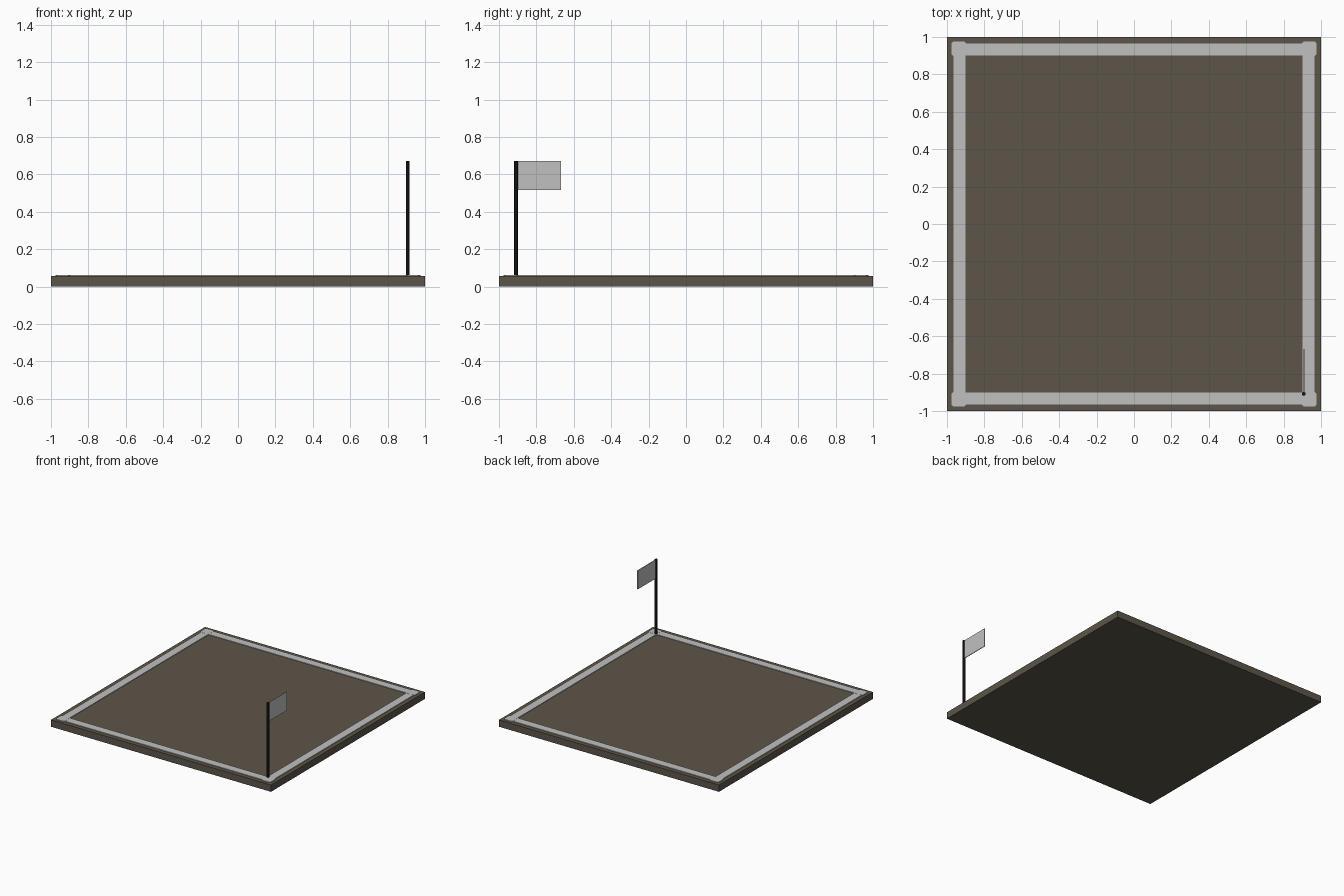
import bpy
import bmesh
from math import radians
from mathutils import Matrix

cube = bpy.data.objects.get("Cube")
if cube:
    bpy.data.objects.remove(cube, do_unlink=True)


def material(name, rgb):
    mat = bpy.data.materials.new(name)
    mat.use_nodes = True
    mat.diffuse_color = (*rgb, 1)
    mat.node_tree.nodes["Principled BSDF"].inputs["Base Color"].default_value = (*rgb, 1)
    return mat


earth = material("earth_brown", (0.107, 0.091, 0.067))
pale = material("pale_grey", (0.53, 0.53, 0.53))
black = material("pole_black", (0.01, 0.01, 0.01))


def finish(name, bm, mat):
    mesh = bpy.data.meshes.new(name)
    bm.to_mesh(mesh)
    bm.free()
    mesh.materials.append(mat)
    obj = bpy.data.objects.new(name, mesh)
    bpy.context.collection.objects.link(obj)
    return obj


def box(name, low, high, mat, chamfer=0):
    """Box between two corners, with optional chamfered upright edges."""
    size = [h - l for l, h in zip(low, high)]
    centre = [(h + l) / 2 for l, h in zip(low, high)]
    bm = bmesh.new()
    bmesh.ops.create_cube(bm, size=1, matrix=Matrix.Translation(centre) @ Matrix.Diagonal((*size, 1)))
    if chamfer:
        upright = [e for e in bm.edges
                   if abs(e.verts[0].co.z - e.verts[1].co.z) > size[2] / 2]
        bmesh.ops.bevel(bm, geom=upright, offset=chamfer, segments=1, affect='EDGES')
    return finish(name, bm, mat)


BASE_TOP = 0.056
RAIL_TOP = 0.061
CORNER_TOP = 0.062
INNER, OUTER = 0.90, 0.966

# Ground slab
box("ground_slab", (-1, -1, 0), (1, 1, BASE_TOP), earth)

# Border rails and chamfered corner blocks
for side, label in ((-1, "front"), (1, "back")):
    low, high = sorted((side * INNER, side * OUTER))
    box(label + "_rail", (-INNER, low, BASE_TOP - 0.01), (INNER, high, RAIL_TOP), pale)
for side, label in ((-1, "right"), (1, "left")):
    low, high = sorted((side * INNER, side * OUTER))
    box(label + "_rail", (low, -INNER, BASE_TOP - 0.01), (high, INNER, RAIL_TOP), pale)
    for depth, end in ((-1, "front"), (1, "back")):
        cx, cy, half = side * 0.936, depth * 0.936, 0.04
        box(end + "_" + label + "_corner", (cx - half, cy - half, BASE_TOP - 0.01),
            (cx + half, cy + half, CORNER_TOP), pale, chamfer=0.011)

# Six-sided flag pole
POLE, TOP = 0.908, 0.672
bm = bmesh.new()
height = TOP - BASE_TOP
bmesh.ops.create_cone(
    bm, cap_ends=True, segments=6, radius1=0.011, radius2=0.011, depth=height,
    matrix=Matrix.Translation((POLE, -POLE, BASE_TOP + height / 2)))
# Put two pole edges on the front-back axis
axis = Matrix.Translation((POLE, -POLE, 0))
first = max(bm.verts, key=lambda v: v.co.y).co
if abs(first.x - POLE) > 0.001:
    bmesh.ops.transform(bm, verts=bm.verts,
                        matrix=axis @ Matrix.Rotation(radians(30), 4, 'Z') @ axis.inverted())
finish("flag_pole", bm, black)

# Thin flag
box("flag", (POLE - 0.003, -POLE, 0.517), (POLE + 0.003, -0.668, TOP - 0.001), pale)
